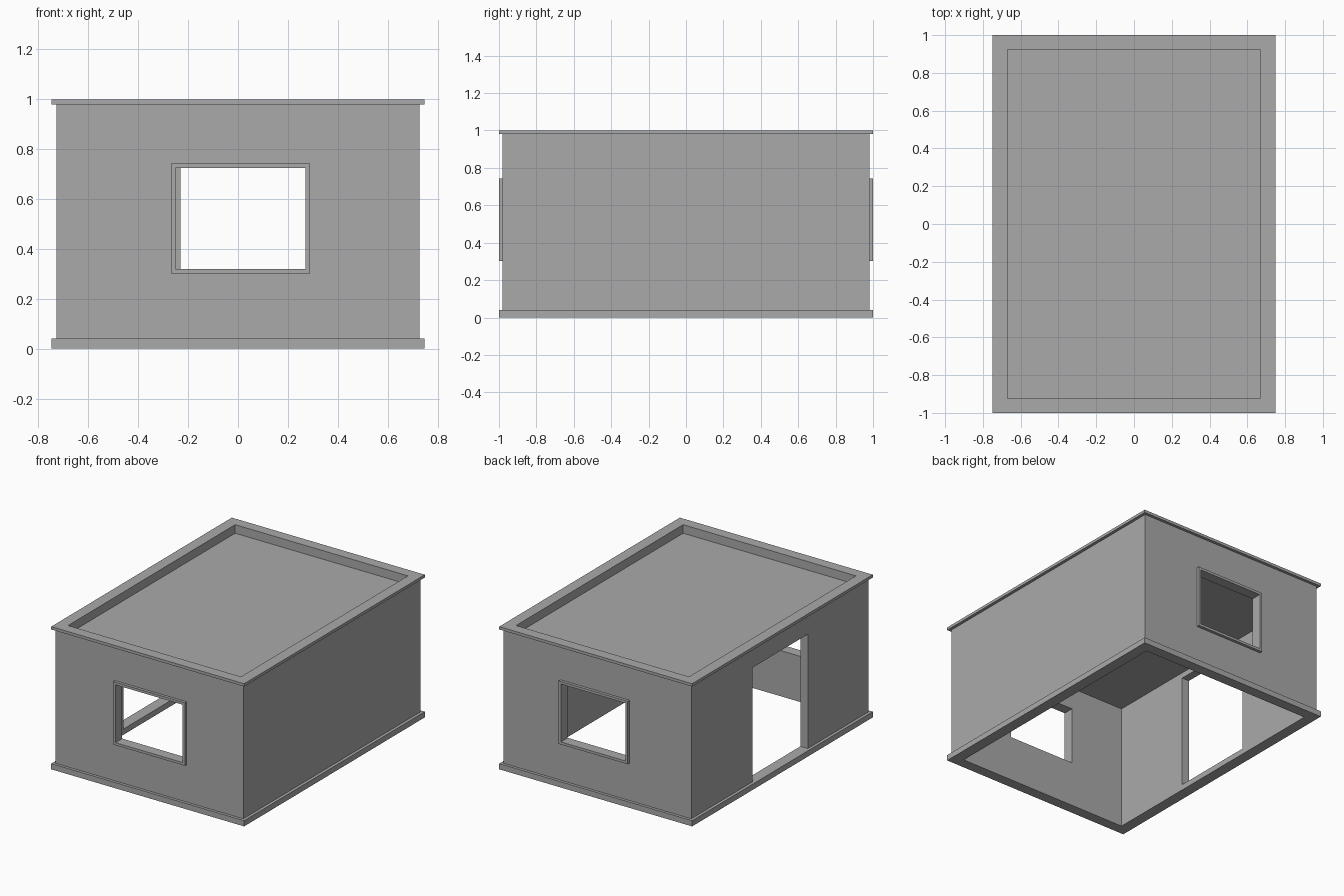
import bpy
import bmesh

if "Cube" in bpy.data.objects:
    bpy.data.objects.remove(bpy.data.objects["Cube"], do_unlink=True)

GREY = (0.4, 0.4, 0.4, 1)
concrete = bpy.data.materials.new("concrete_grey")
concrete.use_nodes = True
concrete.diffuse_color = GREY
concrete.node_tree.nodes["Principled BSDF"].inputs["Base Color"].default_value = GREY


def make_object(name, bm):
    bmesh.ops.recalc_face_normals(bm, faces=bm.faces)
    mesh = bpy.data.meshes.new(name)
    bm.to_mesh(mesh)
    bm.free()
    mesh.materials.append(concrete)
    obj = bpy.data.objects.new(name, mesh)
    bpy.context.collection.objects.link(obj)
    return obj


def box(name, x, y, z):
    """Box from three (low, high) ranges."""
    bm = bmesh.new()
    bmesh.ops.create_cube(bm, size=1)
    for v in bm.verts:
        v.co = [r[0] if c < 0 else r[1] for c, r in zip(v.co, (x, y, z))]
    return make_object(name, bm)


def ring(name, outer, inner, depth, upright=False):
    """Rectangular ring; rectangles are (u0, u1, v0, v1), lying flat or upright along y."""
    bm = bmesh.new()
    loops = []
    for u0, u1, v0, v1 in (outer, inner):
        for d in depth:
            corners = ((u0, v0), (u1, v0), (u1, v1), (u0, v1))
            loops.append([bm.verts.new((u, d, v) if upright else (u, v, d))
                          for u, v in corners])
    out_low, out_high, in_low, in_high = loops
    for a, b in ((out_low, out_high), (out_high, in_high),
                 (in_high, in_low), (in_low, out_low)):
        for i in range(4):
            j = (i + 1) % 4
            bm.faces.new((a[i], a[j], b[j], b[i]))
    return make_object(name, bm)


def rect(x, y):
    return (-x, x, -y, y)


def cut(target, cutter):
    mod = target.modifiers.new("opening", 'BOOLEAN')
    mod.operation = 'DIFFERENCE'
    mod.solver = 'EXACT'
    mod.object = cutter
    bpy.context.view_layer.objects.active = target
    bpy.ops.object.modifier_apply(modifier=mod.name)
    bpy.data.objects.remove(cutter, do_unlink=True)


# Main shell: plinth, walls, top rim and sunken roof
edge = rect(0.748, 1.0)
wall_face = rect(0.727, 0.98)
inside = rect(0.67, 0.925)
ring("plinth", edge, inside, (0, 0.04))
walls = ring("walls", wall_face, inside, (0.04, 0.98))
ring("roof_rim", edge, inside, (0.98, 1.0))
box("roof_slab", inside[:2], inside[2:], (0.88, 0.94))

# Windows at both ends, each with a raised surround
sill, head, trim = 0.32, 0.725, 0.018
for name, side, x0, x1 in (("front", -1, -0.25, 0.27), ("back", 1, -0.23, 0.27)):
    cut(walls, box("window_cutter", (x0, x1), sorted((side * 0.8, side * 1.1)), (sill, head)))
    ring(name + "_window_frame",
         (x0 - trim, x1 + trim, sill - trim, head + trim),
         (x0, x1, sill, head), (side * 0.98, side * 1.0), upright=True)

# Doorway down to the plinth
cut(walls, box("door_cutter", (-0.9, -0.5), (-0.31, 0.30), (0.02, 0.84)))
